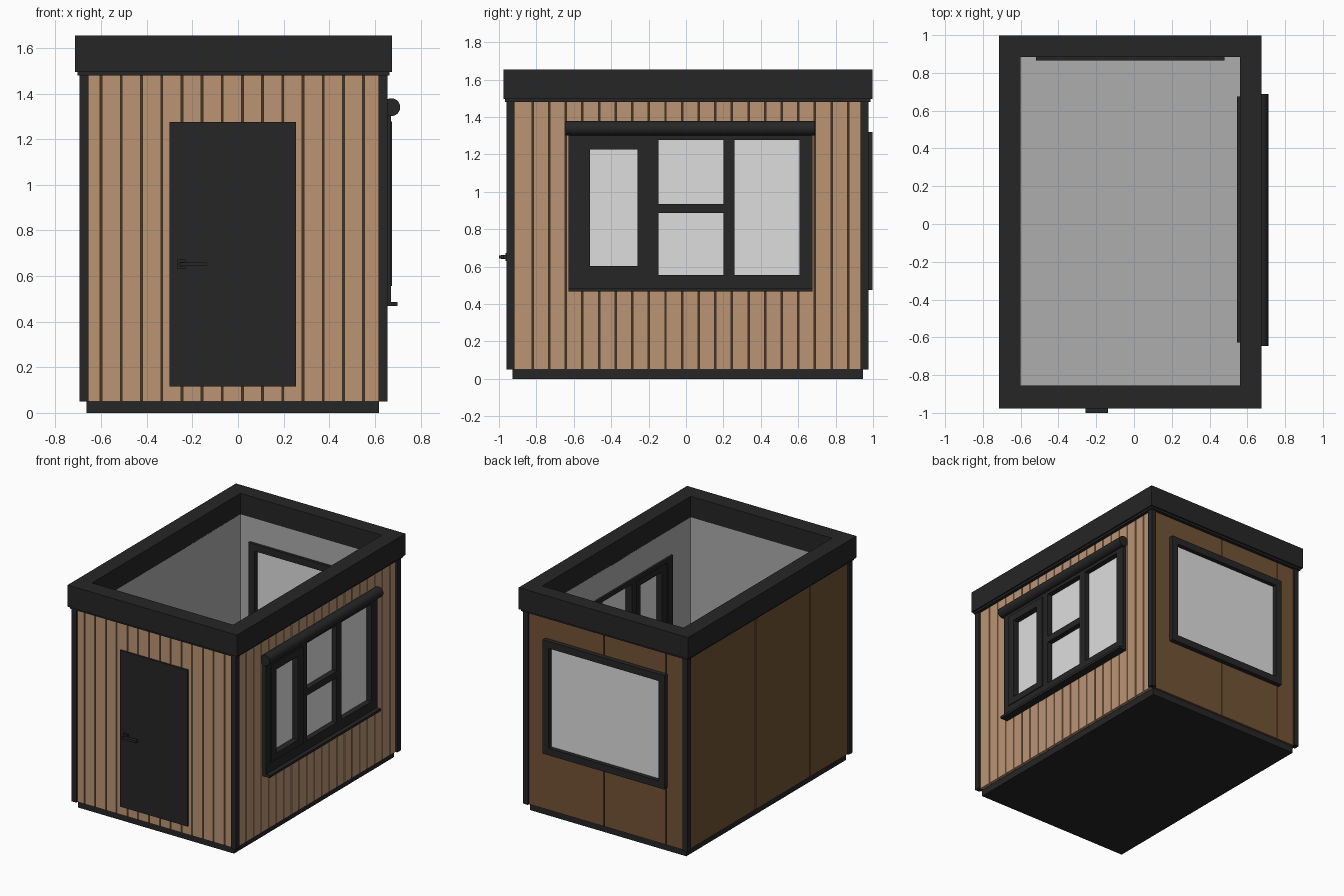
import bpy, bmesh, math
from mathutils import Matrix, Vector

if "Cube" in bpy.data.objects:
    bpy.data.objects.remove(bpy.data.objects["Cube"])


def material(name, rgb):
    m = bpy.data.materials.new(name)
    m.use_nodes = True
    m.diffuse_color = (*rgb, 1)
    m.node_tree.nodes["Principled BSDF"].inputs["Base Color"].default_value = (*rgb, 1)
    return m


CHARCOAL = material("charcoal", (0.019, 0.019, 0.019))
LARCH = material("light_wood", (0.5, 0.3, 0.175))
BROWN = material("dark_wood", (0.17, 0.088, 0.035))
GROOVE = material("groove_brown", (0.06, 0.035, 0.018))
PLASTER = material("interior_grey", (0.42, 0.42, 0.42))
GLASS = material("pale_glass", (0.73, 0.73, 0.73))


def add_box(bm, x, y, z):
    """Box spanning the (low, high) pairs x, y, z."""
    size = Vector((x[1] - x[0], y[1] - y[0], z[1] - z[0]))
    mid = Vector((sum(x), sum(y), sum(z))) / 2
    bmesh.ops.create_cube(bm, size=1, matrix=Matrix.Translation(mid) @ Matrix.Diagonal((*size, 1)))


def finish(name, bm, *mats):
    mesh = bpy.data.meshes.new(name)
    bm.to_mesh(mesh)
    bm.free()
    for m in mats:
        mesh.materials.append(m)
    obj = bpy.data.objects.new(name, mesh)
    bpy.context.collection.objects.link(obj)
    return obj


def boxes(name, mat, *spans):
    bm = bmesh.new()
    for s in spans:
        add_box(bm, *s)
    return finish(name, bm, mat)


def ring(bm, outer, inner, z):
    """Rectangular tube; outer and inner are (x0, x1, y0, y1)."""
    loops = []
    for a, b, c, d in (outer, inner):
        for h in z:
            loops.append([bm.verts.new((*p, h)) for p in ((a, c), (b, c), (b, d), (a, d))])
    ol, oh, il, ih = loops
    for i in range(4):
        j = (i + 1) % 4
        for lo, hi in ((ol, oh), (ih, il), (oh, ih), (il, ol)):
            bm.faces.new((lo[i], lo[j], hi[j], hi[i]))
    bmesh.ops.recalc_face_normals(bm, faces=bm.faces)


def cut(obj, span):
    """Cut a box-shaped opening through an object."""
    cutter = boxes("opening_cutter", None, span)
    cutter.hide_render = True
    mod = obj.modifiers.new("opening", "BOOLEAN")
    mod.operation, mod.solver, mod.object = "DIFFERENCE", "EXACT", cutter
    bpy.context.view_layer.objects.active = obj
    bpy.ops.object.modifier_apply(modifier=mod.name)
    bpy.data.objects.remove(cutter)


def strips(edges, gap=0.008):
    return [(a + gap / 2, b - gap / 2) for a, b in zip(edges, edges[1:])]


def regular(start, first, step, end):
    edges = [start]
    while first < end:
        edges.append(first)
        first += step
    return edges + [end]


HOLE = (-0.6, 0.56, -0.855, 0.885)
SIDE_OPENING = ((0.5, 0.8), (-0.62, 0.67), (0.48, 1.29))
BACK_OPENING = ((-0.51, 0.47), (0.8, 1.1), (0.485, 1.31))
WALL_Z = (0.05, 1.49)

# Base and floor
boxes("base", CHARCOAL, ((-0.665, 0.617), (-0.928, 0.946), (0, 0.055)))
boxes("floor", PLASTER, ((-0.61, 0.57), (-0.865, 0.895), (0.05, 0.065)))

# Wall core, grey on the inside faces
bm = bmesh.new()
ring(bm, (-0.66, 0.62, -0.925, 0.945), HOLE, (0.05, 1.5))
for f in bm.faces:
    c = f.calc_center_median()
    if f.normal.xy.dot(c.xy) < -0.1:
        f.material_index = 1
walls = finish("wall_core", bm, GROOVE, PLASTER)
cut(walls, SIDE_OPENING)
cut(walls, BACK_OPENING)

# Cladding: narrow light boards on two sides, wide dark panels on the others
boxes("front_cladding", LARCH,
      *[(s, (-0.945, -0.92), WALL_Z) for s in strips(regular(-0.66, -0.6, 0.0885, 0.62))])
side = boxes("window_side_cladding", LARCH,
             *[((0.615, 0.64), s, WALL_Z) for s in strips(regular(-0.925, -0.82, 0.0888, 0.945))])
cut(side, SIDE_OPENING)
back = boxes("back_cladding", BROWN,
             *[(s, (0.94, 0.962), WALL_Z) for s in strips((-0.66, -0.51, 0, 0.62))])
cut(back, BACK_OPENING)
boxes("plain_side_cladding", BROWN,
      *[((-0.682, -0.655), s, WALL_Z) for s in strips((-0.925, -0.48, 0.16, 0.945))])

# Corner trims
boxes("corner_trims", CHARCOAL, *[(x, y, (0.05, 1.485))
      for x in ((-0.695, -0.655), (0.615, 0.655)) for y in ((-0.96, -0.917), (0.933, 0.976))])

# Roof fascia with a small step underneath
bm = bmesh.new()
ring(bm, (-0.715, 0.675, -0.977, 0.997), HOLE, (1.495, 1.655))
ring(bm, (-0.704, 0.664, -0.967, 0.986), (-0.64, 0.6, -0.9, 0.92), (1.48, 1.497))
finish("roof_fascia", bm, CHARCOAL)

# Door with lever handle
boxes("door", CHARCOAL, ((-0.3, 0.255), (-0.957, -0.93), (0.115, 1.275)))
boxes("door_handle", CHARCOAL,
      ((-0.265, -0.23), (-0.965, -0.95), (0.63, 0.672)),
      ((-0.257, -0.238), (-0.99, -0.96), (0.642, 0.662)),
      ((-0.257, -0.138), (-1.0, -0.975), (0.643, 0.66)))

# Side window: outer frame, mullions, transom and opening sash
D, S = (0.545, 0.67), (0.555, 0.676)
TALL, INNER = (0.48, 1.31), (0.556, 1.278)
boxes("side_window_frame", CHARCOAL,
      *[(D, y, TALL) for y in ((-0.628, -0.57), (-0.205, -0.147), (0.2, 0.259), (0.607, 0.676))],
      *[(D, (-0.6, 0.65), z) for z in ((0.485, 0.556), (1.278, 1.31))],
      (D, (-0.16, 0.21), (0.888, 0.936)))
boxes("side_window_sash", CHARCOAL,
      *[(S, y, INNER) for y in ((-0.575, -0.513), (-0.26, -0.2))],
      *[(S, (-0.52, -0.25), z) for z in ((0.556, 0.604), (1.225, 1.278))])
boxes("side_window_glass", GLASS, ((0.6, 0.63), (-0.6, 0.64), (0.52, 1.295)))
boxes("side_window_sill", CHARCOAL, ((0.63, 0.7), (-0.628, 0.676), (0.468, 0.486)))

# Rolled awning above the side window
bm = bmesh.new()
bmesh.ops.create_cone(bm, cap_ends=True, segments=32, radius1=0.039, radius2=0.039, depth=1.335,
                      matrix=Matrix.Translation((0.672, 0.022, 1.34)) @ Matrix.Rotation(math.pi / 2, 4, "X"))
awning = finish("awning_roll", bm, CHARCOAL)
bpy.ops.object.select_all(action="DESELECT")
awning.select_set(True)
bpy.context.view_layer.objects.active = awning
bpy.ops.object.shade_smooth_by_angle()

# Back window
DEPTH = (0.865, 0.996)
boxes("back_window_frame", CHARCOAL,
      *[(x, DEPTH, (0.475, 1.32)) for x in ((-0.52, -0.47), (0.43, 0.48))],
      *[((-0.48, 0.44), DEPTH, z) for z in ((0.475, 0.527), (1.268, 1.32))])
boxes("back_window_glass", GLASS, ((-0.49, 0.45), (0.9, 0.965), (0.5, 1.3)))
